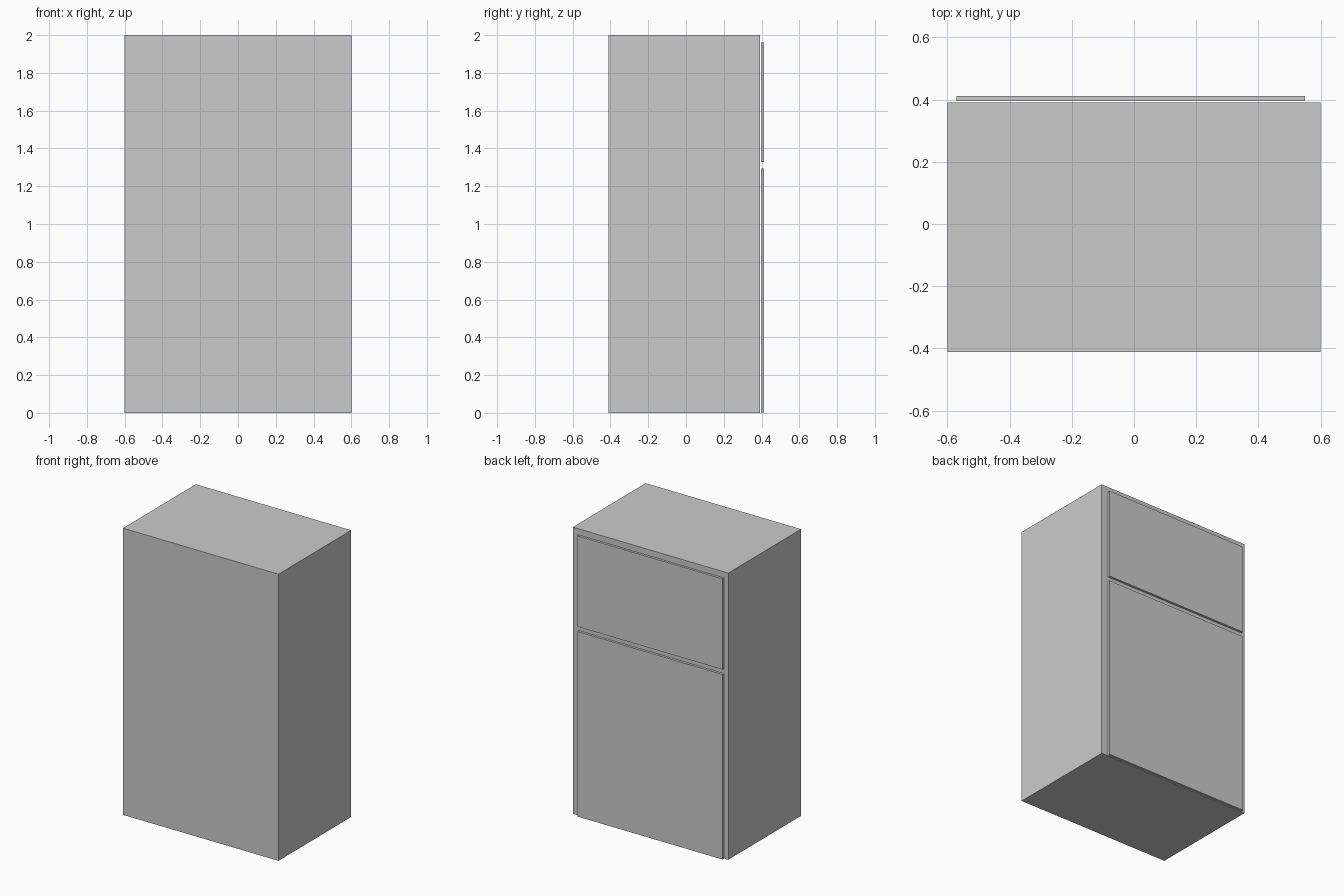
import bpy

if "Cube" in bpy.data.objects:
    bpy.data.objects.remove(bpy.data.objects["Cube"])


def box(name, x, y, z):
    """Box spanning the given (min, max) ranges."""
    bpy.ops.mesh.primitive_cube_add(size=1, location=[(a + b) / 2 for a, b in (x, y, z)])
    ob = bpy.context.object
    ob.name = name
    ob.scale = [b - a for a, b in (x, y, z)]
    bpy.ops.object.transform_apply(location=False, rotation=False, scale=True)
    return ob


# Main cabinet
box("cabinet_body", (-0.6, 0.6), (-0.411, 0.391), (0, 2))

# Two thin door panels standing just off the rear face
for name, z in (("lower_door", (0.002, 1.293)), ("upper_door", (1.327, 1.96))):
    box(name, (-0.571, 0.55), (0.396, 0.412), z)
